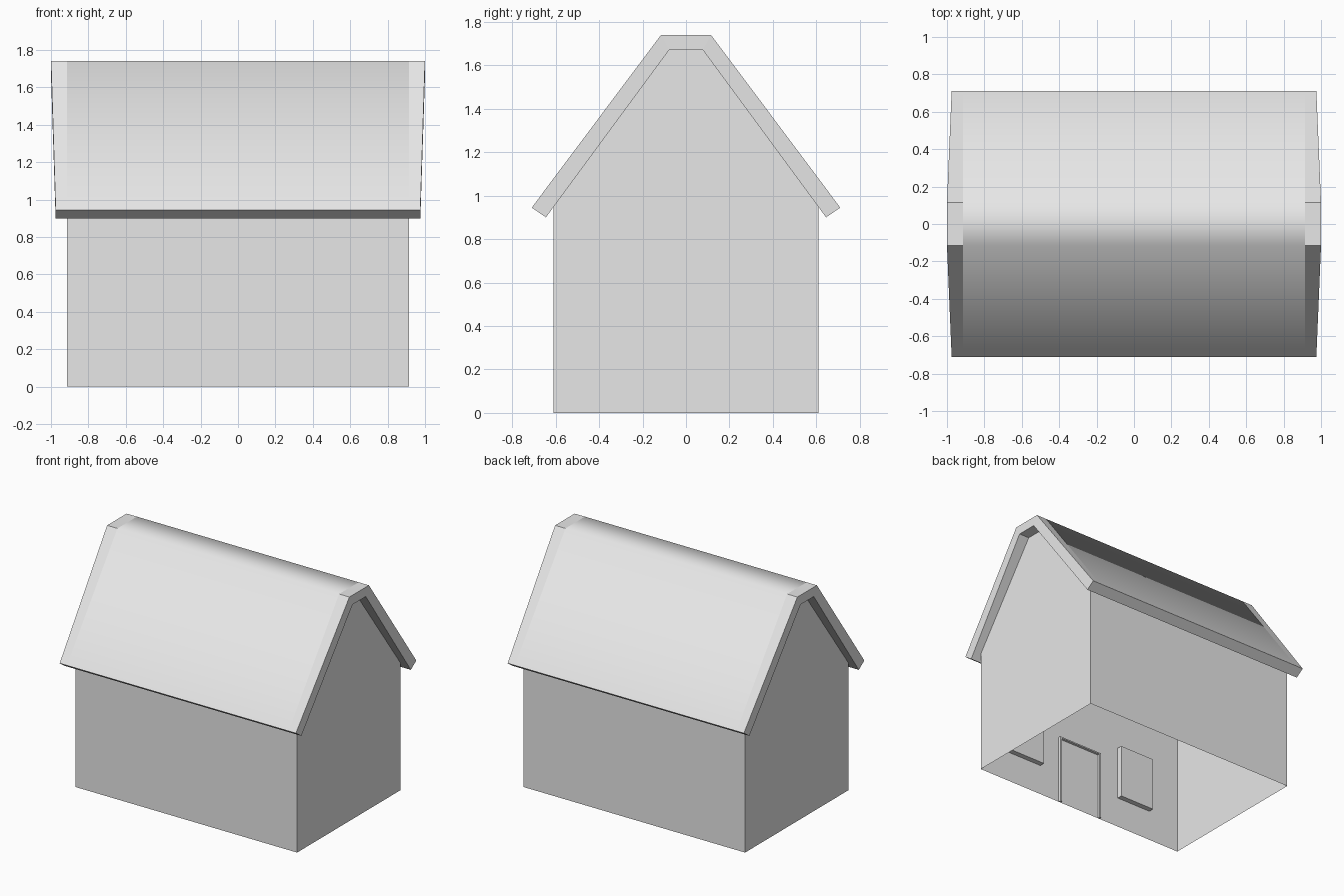
import bpy, bmesh
from mathutils import Vector

if "Cube" in bpy.data.objects:
    bpy.data.objects.remove(bpy.data.objects["Cube"], do_unlink=True)

# One plain grey for the whole building
grey = bpy.data.materials.new("plain_grey")
grey.use_nodes = True
colour = (0.8, 0.8, 0.8, 1)
grey.diffuse_color = colour
grey.node_tree.nodes["Principled BSDF"].inputs["Base Color"].default_value = colour


def add_object(name, bm):
    mesh = bpy.data.meshes.new(name)
    bm.to_mesh(mesh)
    bm.free()
    mesh.materials.append(grey)
    obj = bpy.data.objects.new(name, mesh)
    bpy.context.collection.objects.link(obj)
    return obj


def inside(face, rect):
    c = face.calc_center_median()
    x0, x1, z0, z1 = rect
    return x0 < c.x < x1 and z0 < c.z < z1


def recess(bm, side, rect, depth, keep=None):
    """Push a rectangle of the front (-1) or back (+1) wall inwards, sparing keep."""
    for r in filter(None, (rect, keep)):
        cuts = [((v, 0, 0), (1, 0, 0)) for v in r[:2]]
        cuts += [((0, 0, v), (0, 0, 1)) for v in r[2:] if v > 0]
        for co, no in cuts:
            wall = [f for f in bm.faces if f.normal.y * side > 0.9
                    and abs(f.calc_center_median().y * side - WALL_Y) < 0.001]
            geom = wall + list({e for f in wall for e in f.edges}) \
                        + list({v for f in wall for v in f.verts})
            bmesh.ops.bisect_plane(bm, geom=geom, plane_co=co, plane_no=no, dist=0.0001)
            bm.normal_update()
    faces = [f for f in bm.faces if f.normal.y * side > 0.9 and inside(f, rect)
             and abs(f.calc_center_median().y * side - WALL_Y) < 0.001
             and not (keep and inside(f, keep))]
    out = bmesh.ops.extrude_face_region(bm, geom=faces)["geom"]
    moved = [v for v in out if isinstance(v, bmesh.types.BMVert)]
    bmesh.ops.translate(bm, verts=moved, vec=Vector((0, -side * depth, 0)))
    bm.normal_update()


WALL_X, WALL_Y, WALL_TOP = 0.915, 0.61, 0.948
RIDGE_Y, RIDGE_Z = 0.078, 1.67

# Walls: open-bottomed shell with two gables
bm = bmesh.new()
outline = [(-WALL_Y, 0), (WALL_Y, 0), (WALL_Y, WALL_TOP), (RIDGE_Y, RIDGE_Z),
           (-RIDGE_Y, RIDGE_Z), (-WALL_Y, WALL_TOP)]
right, left = [[bm.verts.new((x, y, z)) for y, z in outline] for x in (-WALL_X, WALL_X)]
bm.faces.new(left)
bm.faces.new(right[::-1])
for i, j in ((1, 2), (5, 0)):
    bm.faces.new((right[i], right[j], left[j], left[i]))
bm.normal_update()

# Front windows and door groove
for x in (-0.655, 0.36):
    recess(bm, -1, (x, x + 0.295, 0.235, 0.645), 0.04)
recess(bm, -1, (-0.19, 0.19, 0, 0.53), 0.02, keep=(-0.175, 0.175, 0, 0.52))

# Back windows: two small ones beside a wide one
for x0, x1 in ((-0.745, -0.45), (-0.313, 0.313), (0.45, 0.745)):
    recess(bm, 1, (x0, x1, 0.235, 0.515), 0.04)
add_object("walls", bm)

# Roof: bent slab with overhanging ends that flare slightly towards the ridge
bm = bmesh.new()
half = [(0.71, 0.945), (0.115, 1.74)]
under = [(RIDGE_Y, RIDGE_Z), (0.645, 0.9)]
section = half + [(-y, z) for y, z in half[::-1]] \
    + [(-y, z) for y, z in under[::-1]] + under
rings = []
for side, end in ((-1, True), (-1, False), (1, False), (1, True)):
    rings.append([bm.verts.new((side * ((1.0 if z > 1.5 else 0.975) if end else WALL_X), y, z))
                  for y, z in section])
n = len(section)
for k, (a, b) in enumerate(zip(rings, rings[1:])):
    for i in range(n):
        j = (i + 1) % n
        face = bm.faces.new((a[i], a[j], b[j], b[i]))
        face.smooth = k == 1 and i < 3     # main slopes blend over the ridge
for ring in (rings[0], rings[-1]):
    for i in range(3):
        bm.faces.new((ring[i], ring[i + 1], ring[n - 2 - i], ring[n - 1 - i]))
bmesh.ops.recalc_face_normals(bm, faces=bm.faces)
add_object("roof", bm)
